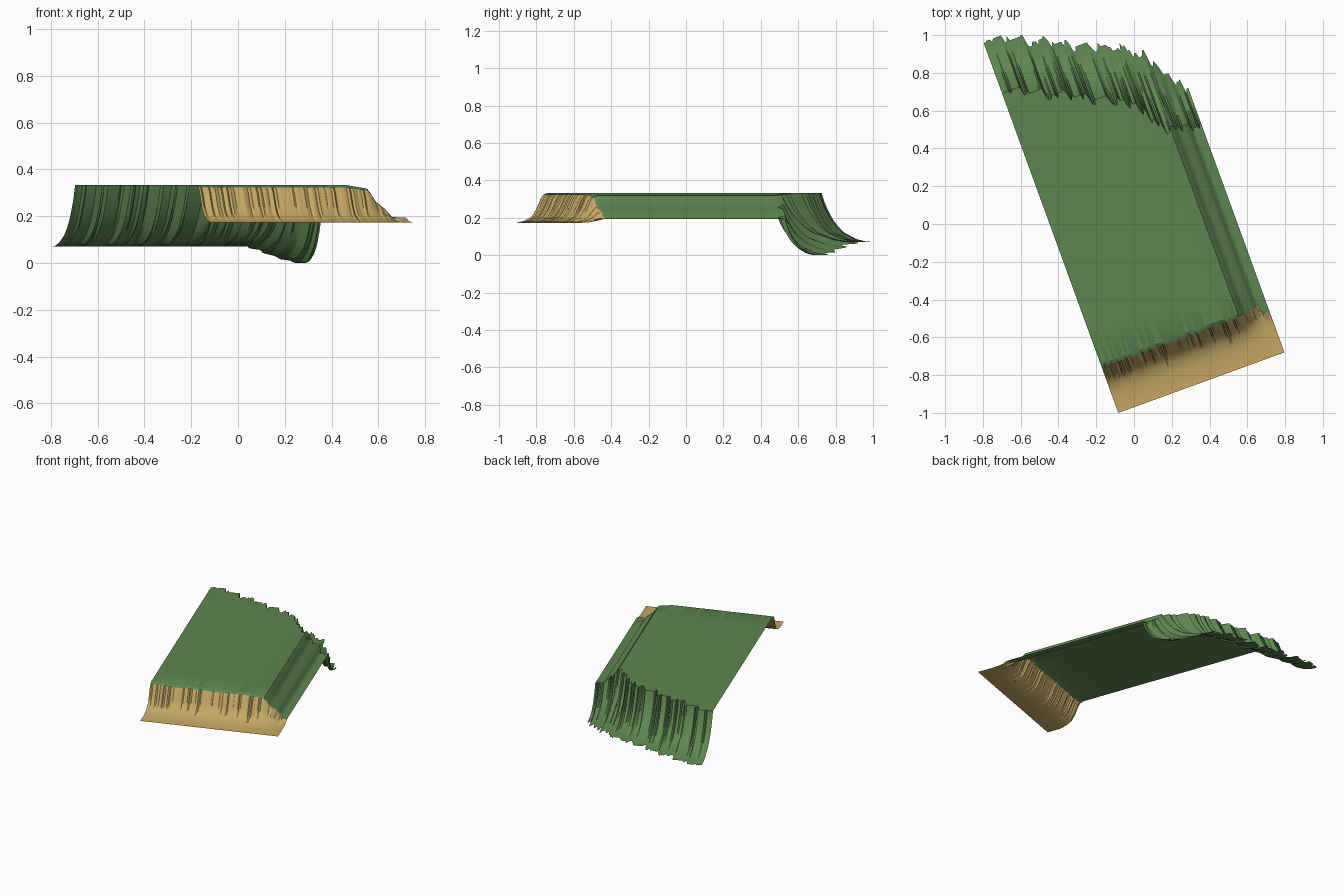
import bpy, bmesh, math, random

if "Cube" in bpy.data.objects:
    bpy.data.objects.remove(bpy.data.objects["Cube"])

random.seed(4)
ANG = math.radians(20)
CORNER = (-0.083, -1.0)          # front-left corner of the sheet
WIDTH, COLS = 0.936, 104
SAND_Z = 0.172


def lerp(table, x):
    """Piecewise-linear lookup."""
    for (x0, y0), (x1, y1) in zip(table, table[1:]):
        if x <= x1:
            return y0 + (y1 - y0) * (x - x0) / (x1 - x0)
    return table[-1][1]


def step(table, x):
    """Stepped lookup."""
    return [y for s, y in table if s <= x + 1e-6][-1]


# Cross-section of the plateau with its sloping right-hand bank
TOP = [(0, .333), (.68, .333), (.775, .318), (.79, .30), (.81, .268),
       (.86, .232), (.885, .196), (.936, .194)]
# Concave front bank and concave back cliff (distance, fraction of height)
FRONT = [(.10, 0), (.15, .08), (.19, .22), (.215, .45), (.24, .8), (.255, .93)]
BACK = [(.0, 0), (.05, .17), (.11, .32), (.22, .54), (.33, .69), (.45, .81),
        (.68, .94), (.85, .985), (1, 1)]
# Stepped cliff lip and foot, and the level of the foot
LIP = [(0, 1.80), (.10, 1.75), (.21, 1.70), (.32, 1.65), (.42, 1.60), (.52, 1.55),
       (.60, 1.51), (.65, 1.45), (.69, 1.37), (.74, 1.33), (.80, 1.31), (.88, 1.29)]
FOOT = [(0, 2.09), (.10, 2.05), (.21, 2.00), (.32, 1.95), (.42, 1.90), (.52, 1.855),
        (.62, 1.81), (.70, 1.76), (.785, 1.67), (.83, 1.60), (.87, 1.55), (.915, 1.49)]
FOOT_Z = [(0, .07), (.77, .07), (.81, .045), (.865, .015), (.91, 0), (.936, 0)]


def to_world(u, v, z):
    c, s = math.cos(ANG), math.sin(ANG)
    return (CORNER[0] + u * c - v * s, CORNER[1] + u * s + v * c, z)


def sheet(name, columns, color):
    """Skin neighbouring columns of points into an open surface."""
    bm = bmesh.new()
    grid = [[bm.verts.new(to_world(*p)) for p in col] for col in columns]
    for a, b in zip(grid, grid[1:]):
        for i in range(len(a) - 1):
            bm.faces.new((a[i], b[i], b[i + 1], a[i + 1]))
    mesh = bpy.data.meshes.new(name)
    bm.to_mesh(mesh)
    bm.free()
    obj = bpy.data.objects.new(name, mesh)
    bpy.context.collection.objects.link(obj)
    mat = bpy.data.materials.new(name + "_colour")
    mat.diffuse_color = color
    mat.use_nodes = True
    mat.node_tree.nodes["Principled BSDF"].inputs["Base Color"].default_value = mat.diffuse_color
    mesh.materials.append(mat)
    bpy.ops.object.select_all(action='DESELECT')
    obj.select_set(True)
    bpy.context.view_layer.objects.active = obj
    bpy.ops.object.shade_smooth_by_angle(angle=math.radians(30))


sand, grass = [], []
for i in range(COLS + 1):
    u = WIDTH * i / COLS
    top = lerp(TOP, u)
    # Sandy strip and front bank, slightly ribbed
    rib = random.uniform(-.006, .006)
    side = .03 * max(0, (u - .8) / .1) if u < .9 else -.03
    front = [(u, v + rib + side * f, SAND_Z + (top - SAND_Z) * f) for v, f in FRONT]
    sand.append([(u, 0, SAND_Z)] + front)
    # Grass plateau, then the stepped cliff with occasional spikes
    lip, foot, low = step(LIP, u), step(FOOT, u), lerp(FOOT_Z, u)
    near_step = any(0 <= u - s < .03 for s, _ in LIP[1:])
    spike = random.uniform(-.03, .03) if near_step or random.random() < .12 else 0
    col = [front[-1], (u, .275 + side, top)]
    col += [(u, .275 + side + (lip - .275 - side) * k / 8, top) for k in range(1, 8)]
    for t, f in BACK:
        v = lip + (foot - lip) * t + spike * (.5 + .5 * abs(2 * t - 1))
        col.append((u, v, top + (low - top) * f))
    grass.append(col)

sheet("sand_bank", sand, (.56, .39, .13, 1))
sheet("grass_plateau", grass, (.11, .24, .08, 1))
